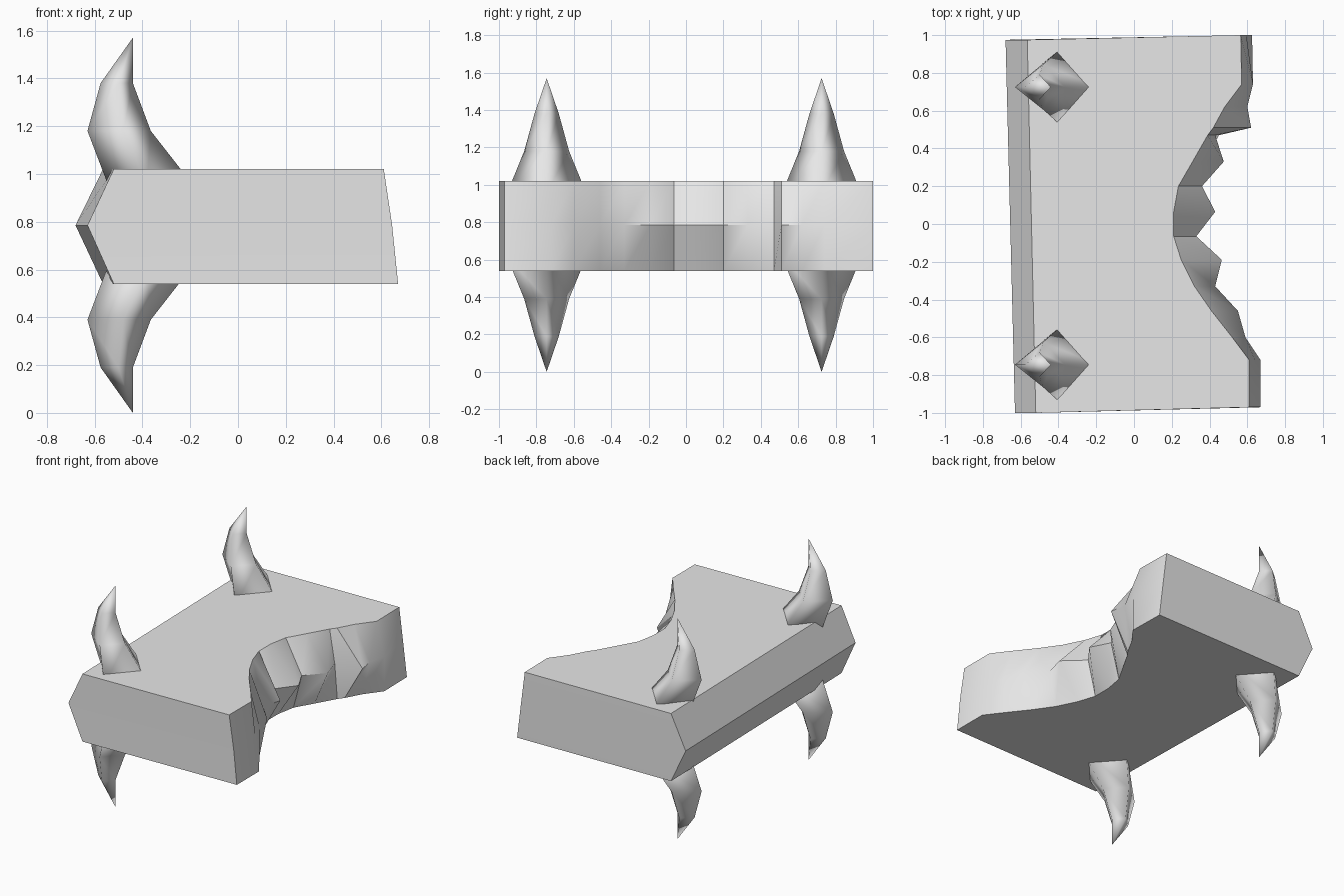
import bpy, bmesh, math

if "Cube" in bpy.data.objects:
    bpy.data.objects.remove(bpy.data.objects["Cube"])

grey = bpy.data.materials.new("plain_grey")
grey.diffuse_color = (0.8, 0.8, 0.8, 1)
grey.use_nodes = True
grey.node_tree.nodes["Principled BSDF"].inputs["Base Color"].default_value = grey.diffuse_color
LOW, MID, HIGH = 0.54, 0.785, 1.02


def finish(name, bm, angle):
    bmesh.ops.recalc_face_normals(bm, faces=bm.faces)
    mesh = bpy.data.meshes.new(name)
    bm.to_mesh(mesh)
    bm.free()
    mesh.materials.append(grey)
    obj = bpy.data.objects.new(name, mesh)
    bpy.context.collection.objects.link(obj)
    bpy.ops.object.select_all(action='DESELECT')
    obj.select_set(True)
    bpy.context.view_layer.objects.active = obj
    bpy.ops.object.shade_smooth_by_angle(angle=math.radians(angle))
    return obj


def skin(bm, rings):
    """Join neighbouring rings with side faces."""
    for a, b in zip(rings, rings[1:]):
        n = len(a)
        for i in range(n):
            j = (i + 1) % n
            if len(b) == 1:
                bm.faces.new((a[i], a[j], b[0]))
            else:
                bm.faces.new((a[i], a[j], b[j], b[i]))


# Slab: bitten side as (y, x at the rim, x of the rough middle)
bite = [(-0.97, 0.61, 0.645), (-0.72, 0.61, 0.64), (-0.60, 0.52, 0.59),
        (-0.46, 0.41, 0.55), (-0.33, 0.32, 0.43), (-0.19, 0.25, 0.465),
        (-0.065, 0.21, 0.33), (0.065, 0.21, 0.43), (0.20, 0.235, 0.36),
        (0.33, 0.31, 0.475), (0.47, 0.39, 0.43), (0.51, 0.42, 0.62),
        (0.62, 0.48, 0.60), (0.74, 0.57, 0.63), (1.0, 0.565, 0.595)]
bm = bmesh.new()
rings = []
for z in (LOW, MID, HIGH):
    mid = z == MID
    pts = [(-0.63 if mid else -0.52, -1.0)]
    for y, rim, rough in bite:
        pts.append((rough if mid else rim + (0.06 if z == LOW else 0), y))
    pts.append((-0.68 if mid else -0.565, 0.975))
    rings.append([bm.verts.new((x, y, z)) for x, y in pts])
skin(bm, rings)
bm.faces.new(rings[0][::-1])
bm.faces.new(rings[2])
finish("bitten_slab", bm, 35)

# Horns: four-sided sections as (z, left x, ridge x, right x, half depth)
sections = [(0.96, -0.546, -0.38, -0.193, 0.21),
            (1.18, -0.63, -0.48, -0.365, 0.12),
            (1.38, -0.575, -0.50, -0.44, 0.065)]
for place, cy in (("front", -0.745), ("back", 0.725)):
    for side, s in (("upper", 1), ("lower", -1)):
        bm = bmesh.new()
        rings = []
        for z, left, ridge, right, d in sections:
            h = MID + s * (z - MID)
            rings.append([bm.verts.new(p) for p in (
                (left, cy, h), (ridge, cy - d, h),
                (right, cy, h), (ridge, cy + d, h))])
        base = rings[0]
        rings.append([bm.verts.new((-0.44, cy, MID + s * 0.785))])
        skin(bm, rings)
        bm.faces.new(base[::-1])
        finish(f"{place}_{side}_horn", bm, 100)
